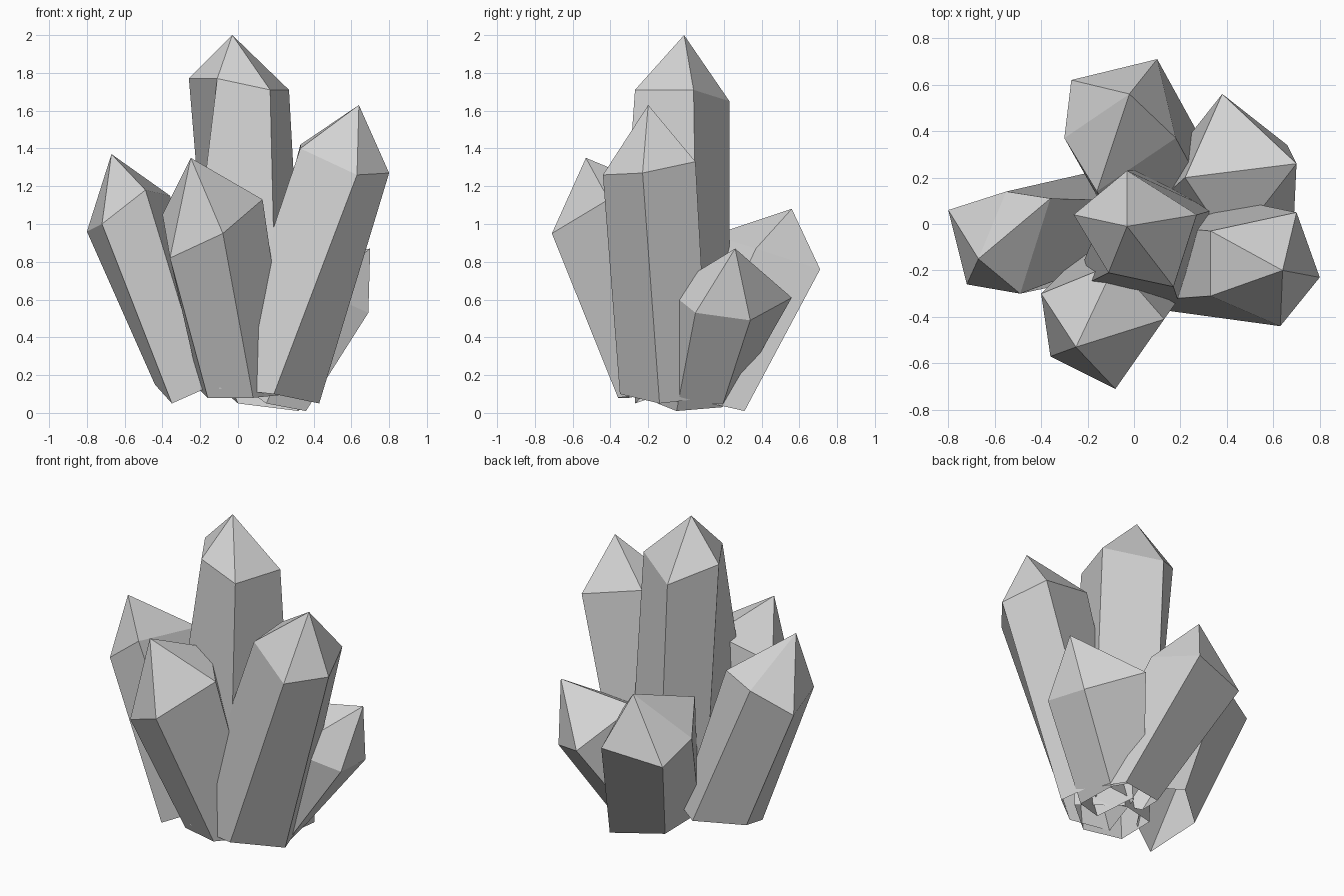
import bpy
import bmesh

default_cube = bpy.data.objects.get("Cube")
if default_cube:
    bpy.data.objects.remove(default_cube, do_unlink=True)

# One stone colour for the whole cluster
stone = bpy.data.materials.new("pale_grey_stone")
stone.use_nodes = True
grey = (.65, .65, .65, 1)
stone.diffuse_color = grey
stone.node_tree.nodes["Principled BSDF"].inputs["Base Color"].default_value = grey


def crystal(name, tip, shoulder, foot):
    """Five-sided crystal: a pointed cap on an uneven shoulder ring,
    with a shaft running down to an open foot ring."""
    bm = bmesh.new()
    peak = bm.verts.new(tip)
    upper = [bm.verts.new(corner) for corner in shoulder]
    lower = [bm.verts.new(corner) for corner in foot]
    for i in range(len(upper)):
        j = (i + 1) % len(upper)
        bm.faces.new((upper[i], upper[j], peak))
        bm.faces.new((lower[i], lower[j], upper[j], upper[i]))
    bmesh.ops.recalc_face_normals(bm, faces=bm.faces)

    mesh = bpy.data.meshes.new(name)
    bm.to_mesh(mesh)
    bm.free()
    mesh.materials.append(stone)
    crystal_object = bpy.data.objects.new(name, mesh)
    bpy.context.collection.objects.link(crystal_object)


# Tall upright crystal in the middle, its foot buried in the others
crystal("centre_crystal",
        tip=(-.03, -.01, 2),
        shoulder=[(-.26, .04, 1.77), (-.11, -.21, 1.77), (.17, -.27, 1.71),
                  (.27, .04, 1.71), (-.03, .23, 1.65)],
        foot=[(-.15, 0, .45), (-.27, -.29, .45), (.2, -.36, .45),
              (.34, .06, .45), (.02, .23, .45)])

# Long crystal leaning to the model's left
crystal("left_crystal",
        tip=(.64, -.2, 1.63),
        shoulder=[(.63, -.44, 1.26), (.8, -.23, 1.27), (.7, .05, 1.33),
                  (.33, -.03, 1.42), (.33, -.31, 1.4)],
        foot=[(.19, -.35, .1), (.43, -.14, .05), (.36, .12, .08),
              (0, 0, .15), (-.1, -.34, .13)])

# Crystal leaning to the model's right
crystal("right_crystal",
        tip=(-.67, -.15, 1.37),
        shoulder=[(-.8, .06, .96), (-.72, -.26, 1), (-.49, -.3, 1.18),
                  (-.36, .11, 1.15), (-.55, .14, 1.08)],
        foot=[(-.44, .02, .15), (-.35, -.27, .05), (-.17, -.18, .13),
              (-.03, .1, .2), (-.2, .22, .19)])

# Crystal leaning forward
crystal("front_crystal",
        tip=(-.25, -.53, 1.35),
        shoulder=[(-.36, -.57, .82), (-.08, -.71, .95), (.13, -.41, 1.13),
                  (-.08, -.17, 1.2), (-.4, -.3, 1.05)],
        foot=[(-.16, -.3, .08), (.08, -.36, .08), (.28, -.2, .1),
              (.05, -.02, .1), (-.2, -.1, .12)])

# Short crystal leaning backward
crystal("back_crystal",
        tip=(-.02, .56, 1.08),
        shoulder=[(-.27, .62, .7), (-.3, .37, .8), (-.16, .14, .94),
                  (.18, .37, .87), (.1, .71, .76)],
        foot=[(0, .21, .05), (-.08, -.02, .12), (.06, -.2, .2),
              (.38, 0, .08), (.32, .31, .01)])

# Smallest crystal, leaning back and to the model's left
crystal("back_left_crystal",
        tip=(.7, .26, .87),
        shoulder=[(.38, .56, .61), (.66, .34, .49), (.69, .05, .53),
                  (.42, -.1, .65), (.22, .2, .8)],
        foot=[(.15, .27, .1), (.33, .19, .03), (.36, -.05, .01),
              (.15, -.15, .05), (.05, .05, .12)])
